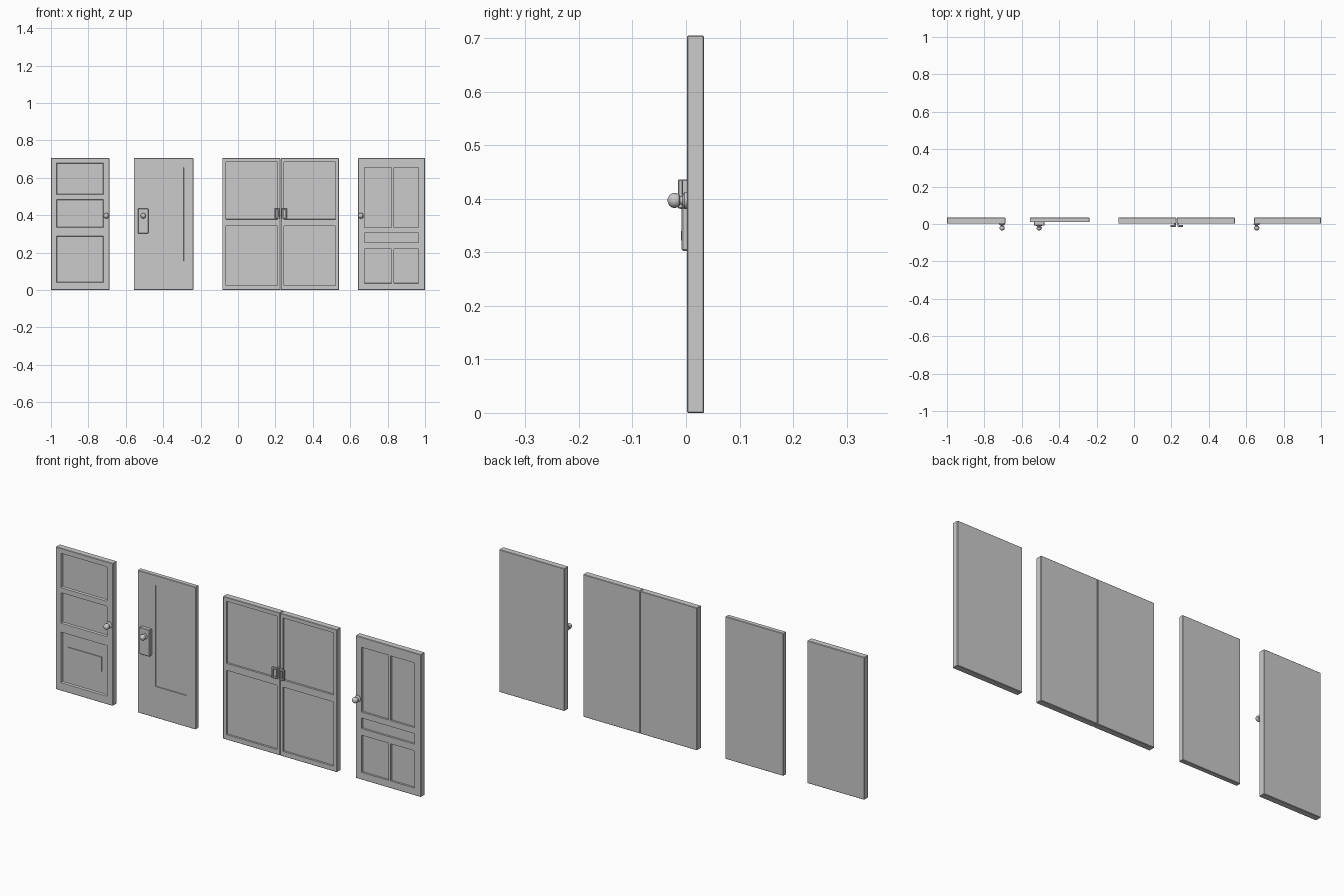
import bpy, bmesh, math
from mathutils import Vector

if "Cube" in bpy.data.objects:
    bpy.data.objects.remove(bpy.data.objects["Cube"])

BACK, TOP = 0.034, 0.705


def add_object(name, bm):
    bmesh.ops.recalc_face_normals(bm, faces=bm.faces)
    mesh = bpy.data.meshes.new(name)
    bm.to_mesh(mesh)
    bm.free()
    obj = bpy.data.objects.new(name, mesh)
    bpy.context.collection.objects.link(obj)
    return obj


def box_bm(x0, x1, y0, y1, z0, z1, bevel=0.0):
    bm = bmesh.new()
    bmesh.ops.create_cube(bm, size=1)
    for v in bm.verts:
        v.co = Vector((x1 if v.co.x > 0 else x0,
                       y1 if v.co.y > 0 else y0,
                       z1 if v.co.z > 0 else z0))
    if bevel:
        bmesh.ops.bevel(bm, geom=bm.edges[:], offset=bevel, segments=1,
                        affect='EDGES', profile=0.5)
    return bm


def box(name, *dims, bevel=0.0):
    return add_object(name, box_bm(*dims, bevel=bevel))


def door(name, x0, x1, front, panels, depth, slope=0.0004):
    """Slab with rectangular recesses (x0, x1, z0, z1) pressed into its front."""
    bm = box_bm(x0, x1, front, BACK, 0, TOP, bevel=0.002)
    bm.normal_update()

    def front_faces():
        return [f for f in bm.faces
                if f.normal.y < -0.99 and abs(f.calc_center_median().y - front) < 1e-4]

    cuts = {(p[i], Vector((1, 0, 0))[:]) for p in panels for i in (0, 1)}
    cuts |= {(p[i], Vector((0, 0, 1))[:]) for p in panels for i in (2, 3)}
    for pos, axis in sorted(cuts):
        n = Vector(axis)
        bmesh.ops.bisect_plane(bm, geom=bm.verts[:] + bm.edges[:] + bm.faces[:],
                               plane_co=n * pos, plane_no=n, dist=1e-6)
    bm.normal_update()
    for a, b, c, d in panels:
        inside = [f for f in front_faces()
                  if a < f.calc_center_median().x < b and c < f.calc_center_median().z < d]
        bmesh.ops.inset_region(bm, faces=inside, thickness=slope, depth=-depth,
                               use_even_offset=True, use_boundary=True)
        bm.normal_update()
    return add_object(name, bm)


def knob(name, x, z, base):
    """Turned knob: rose, neck and domed grip along -y."""
    profile = [(0, 0), (0.016, 0), (0.016, 0.004), (0.013, 0.006), (0.008, 0.008),
               (0.008, 0.012), (0.012, 0.014)]
    end = base + 0.0345
    mid = end - 0.013
    profile = [(r, y * (mid / 0.0215)) for r, y in profile]
    profile += [(0.014 * math.cos(t), mid + 0.013 * math.sin(t))
                for t in (i * math.pi / 12 for i in range(-1, 7))]
    bm = bmesh.new()
    verts = [bm.verts.new((r, -y, 0)) for r, y in profile]
    edges = [bm.edges.new(pair) for pair in zip(verts, verts[1:])]
    bmesh.ops.spin(bm, geom=verts + edges, cent=(0, 0, 0), axis=(0, 1, 0),
                   angle=math.tau, steps=24, use_merge=True)
    bmesh.ops.remove_doubles(bm, verts=bm.verts, dist=1e-5)
    bmesh.ops.translate(bm, verts=bm.verts, vec=(x, base, z))
    obj = add_object(name, bm)
    bpy.ops.object.select_all(action='DESELECT')
    obj.select_set(True)
    bpy.context.view_layer.objects.active = obj
    bpy.ops.object.shade_smooth_by_angle(angle=math.radians(35))


# Three-panel door with a letter flap
door("three_panel_door", -1.0, -0.687, 0.002,
     [(-0.97, -0.72, 0.51, 0.68), (-0.97, -0.72, 0.335, 0.485),
      (-0.97, -0.72, 0.04, 0.29)], 0.009, slope=0.003)
box("letter_flap", -0.937, -0.752, 0.007, 0.013, 0.15, 0.222)
knob("three_panel_knob", -0.705, 0.397, 0.002)

# Plain door with one shallow inset, lock plate and keyhole
door("plain_door", -0.557, -0.239, 0.01, [(-0.46, -0.29, 0.155, 0.655)], 0.004)
box("lock_plate", -0.535, -0.479, -0.008, 0.012, 0.303, 0.435, bevel=0.002)
box("keyhole", -0.509, -0.503, -0.009, -0.006, 0.322, 0.34)
knob("plain_door_knob", -0.507, 0.397, -0.008)

# Double door: mirrored leaves and bracket pulls about the meeting line
MID = 0.228
for side, s in (("left", -1), ("right", 1)):
    def span(a, b):
        return sorted((MID + s * a, MID + s * b))
    door(side + "_leaf", *span(0.001, 0.312), 0.002,
         [(*span(0.017, 0.293), 0.025, 0.343), (*span(0.017, 0.293), 0.378, 0.685)], 0.009)
    box(side + "_pull_bar", *span(0.025, 0.034), -0.015, -0.006, 0.382, 0.436, bevel=0.0015)
    for level, z in (("lower", 0.382), ("upper", 0.427)):
        box(f"{side}_{level}_pull_arm", *span(0.005, 0.027), -0.015, -0.006,
            z, z + 0.009, bevel=0.0015)
    box(side + "_pull_mount", *span(0.004, 0.013), -0.013, 0.004, 0.382, 0.436, bevel=0.0015)

# Five-panel door
panels = [(0.675, 0.965, 0.253, 0.305)]
for a, b in ((0.675, 0.822), (0.834, 0.965)):
    panels += [(a, b, 0.335, 0.655), (a, b, 0.036, 0.22)]
door("five_panel_door", 0.642, 1.0, 0.002, panels, 0.009)
knob("five_panel_knob", 0.656, 0.397, 0.002)
